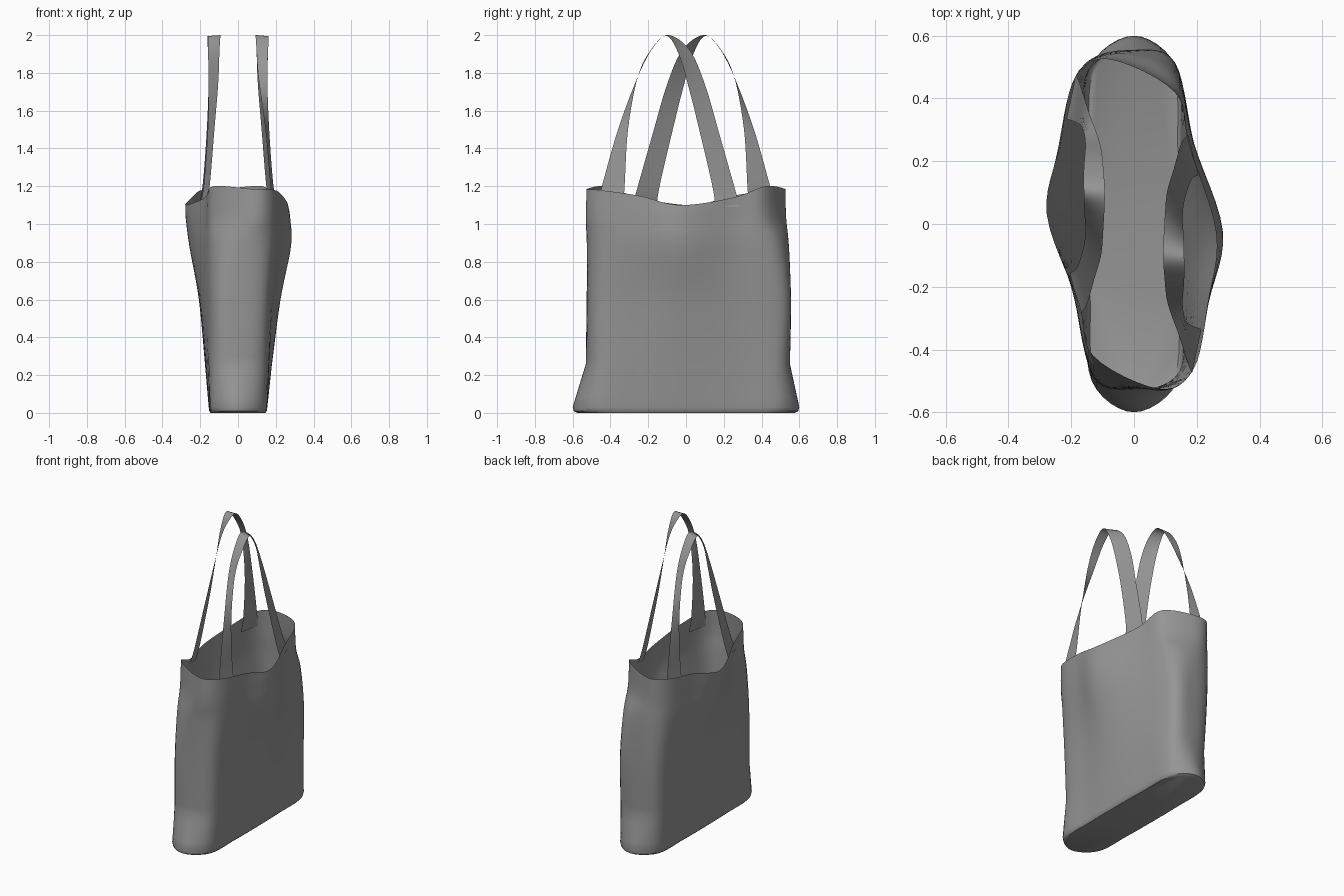
import bpy, bmesh, math
from mathutils import Vector as V

if "Cube" in bpy.data.objects:
    bpy.data.objects.remove(bpy.data.objects["Cube"])

grey = bpy.data.materials.new("grey fabric")
grey.diffuse_color = (0.3, 0.3, 0.3, 1)
grey.use_nodes = True
grey.node_tree.nodes["Principled BSDF"].inputs["Base Color"].default_value = grey.diffuse_color


def cat(p0, p1, p2, p3, t):
    return 0.5 * (2 * p1 + (p2 - p0) * t + (2 * p0 - 5 * p1 + 4 * p2 - p3) * t * t
                  + (3 * p1 - p0 - 3 * p2 + p3) * t ** 3)


def spline(pts, n, closed=False):
    """Smooth curve through the points, n steps per span."""
    c = len(pts)
    get = (lambda i: pts[i % c]) if closed else (lambda i: pts[max(0, min(c - 1, i))])
    out = [cat(get(i - 1), get(i), get(i + 1), get(i + 2), k / n)
           for i in range(c if closed else c - 1) for k in range(n)]
    return out if closed else out + [pts[-1]]


def loft(name, rows, closed, cap=False):
    """Skin a surface over rows of points."""
    bm = bmesh.new()
    vs = [[bm.verts.new(p) for p in r] for r in rows]
    n = len(rows[0])
    for a, b in zip(vs, vs[1:]):
        for i in range(n if closed else n - 1):
            j = (i + 1) % n
            bm.faces.new((a[i], a[j], b[j], b[i]))
    if cap:
        bm.faces.new(vs[0][::-1])
    me = bpy.data.meshes.new(name)
    bm.to_mesh(me)
    bm.free()
    me.materials.append(grey)
    ob = bpy.data.objects.new(name, me)
    bpy.context.collection.objects.link(ob)
    bpy.context.view_layer.objects.active = ob
    ob.select_set(True)
    bpy.ops.object.shade_smooth_by_angle(angle=math.radians(40))
    ob.select_set(False)
    return ob


# Bag body: half outline per level, the other half is the same turned 180 degrees
# z, end x/y, near corner x/y, near side x, middle x (+ and -), far side x, far corner x/y, y shift
LEVELS = [
    (0.03, 0.00, 0.60, 0.14, 0.50, 0.153, 0.155, 0.155, 0.150, 0.135, 0.50, 0.0),
    (0.26, 0.00, 0.54, 0.145, 0.48, 0.168, 0.180, 0.175, 0.165, 0.135, 0.49, 0.01),
    (0.60, 0.00, 0.54, 0.155, 0.49, 0.195, 0.225, 0.207, 0.185, 0.130, 0.50, 0.015),
    (0.88, 0.03, 0.535, 0.175, 0.48, 0.235, 0.280, 0.255, 0.190, 0.130, 0.47, 0.01),
    (1.06, 0.07, 0.53, 0.188, 0.465, 0.238, 0.275, 0.275, 0.180, 0.130, 0.43, 0.0),
]
RIM_Z = (1.185, 1.18, 1.15, 1.10, 1.14, 1.20)


def outline(lv, zs=None):
    z, ex, ey, ax, ay, sx, mp, mn, tx, bx, by, dy = lv
    pts = []
    for s, m in ((1, mp), (-1, mn)):
        half = [(ex, -ey), (ax, -ay), (sx, -0.25), (m, -0.03), (tx, 0.25), (bx, by)]
        for k, (x, y) in enumerate(half):
            pts.append(V((s * x, s * y + dy, zs[k] if zs else z)))
    return pts


rim = (1.15, 0.08, 0.525, 0.19, 0.46, 0.235, 0.262, 0.278, 0.175, 0.13, 0.42, 0.0)
ctrl = [outline(l) for l in LEVELS] + [outline(rim, RIM_Z)]
# keep the belly level just under the dipping rim
for p in ctrl[4]:
    p.z = 1.03
rings = [spline(c, 6, True) for c in ctrl]
columns = []
for i in range(len(rings[0])):
    col = [r[i] for r in rings]
    low = [col[0].lerp(col[1], k / 4) for k in range(4)]
    base = [V((col[0].x * 0.93, col[0].y * 0.96, 0)), V((col[0].x * 0.98, col[0].y * 0.99, 0.01))]
    columns.append(base + low + spline(col[1:], 6))
loft("bag_body", [list(r) for r in zip(*columns)], True, cap=True)

# Handles: ribbons between an outer and an inner edge, twisting over the top
outer = [(0.185, -0.475, 1.08), (0.172, -0.445, 1.2), (0.145, -0.36, 1.5), (0.108, -0.255, 1.78),
         (0.097, -0.17, 1.94), (0.093, -0.09, 2.0), (0.098, 0.02, 1.92), (0.105, 0.10, 1.74),
         (0.125, 0.17, 1.5), (0.15, 0.255, 1.2), (0.172, 0.285, 1.09)]
inner = [(0.215, -0.335, 1.08), (0.188, -0.325, 1.2), (0.165, -0.307, 1.5), (0.155, -0.255, 1.78),
         (0.16, -0.18, 1.93), (0.16, -0.10, 1.995), (0.158, -0.035, 1.89), (0.155, 0.015, 1.72),
         (0.16, 0.07, 1.5), (0.182, 0.14, 1.2), (0.205, 0.155, 1.09)]
for name, s in (("right_handle", 1), ("left_handle", -1)):
    a, b = [spline([V((s * x, s * y, z)) for x, y, z in e], 6) for e in (outer, inner)]
    loft(name, [[p.lerp(q, k / 2) for p, q in zip(a, b)] for k in range(3)], False)
